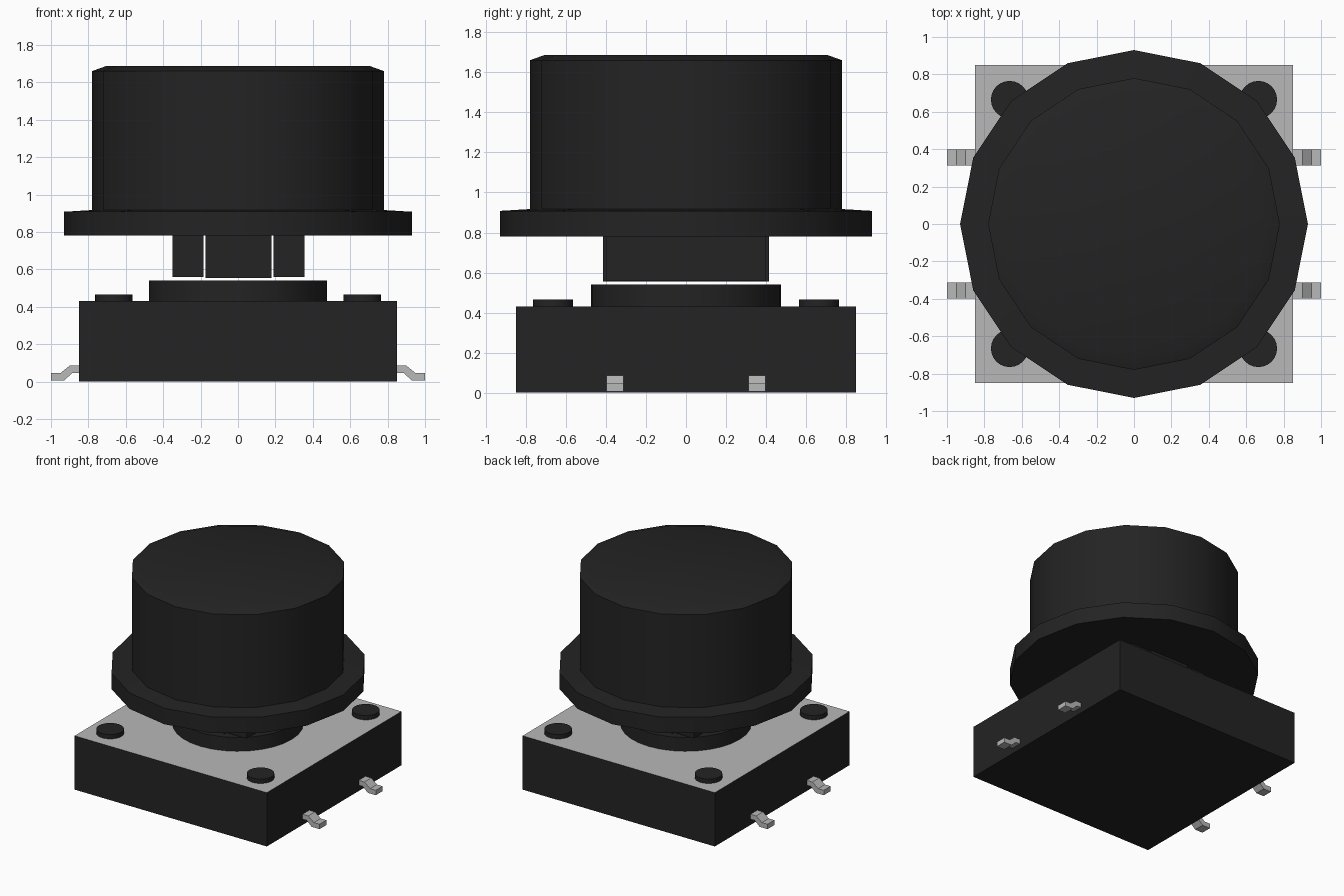
import bpy, bmesh
from math import cos, sin, tau, radians

cube = bpy.data.objects.get("Cube")
if cube:
    bpy.data.objects.remove(cube, do_unlink=True)


def material(name, value):
    mat = bpy.data.materials.new(name)
    mat.use_nodes = True
    colour = (value, value, value, 1)
    mat.diffuse_color = colour
    mat.node_tree.nodes["Principled BSDF"].inputs["Base Color"].default_value = colour
    return mat


black = material("black plastic", 0.017)
silver = material("silver metal", 0.48)


def finish(name, bm, mats, smooth=False):
    bmesh.ops.recalc_face_normals(bm, faces=bm.faces)
    mesh = bpy.data.meshes.new(name)
    bm.to_mesh(mesh)
    bm.free()
    obj = bpy.data.objects.new(name, mesh)
    bpy.context.collection.objects.link(obj)
    for mat in mats:
        mesh.materials.append(mat)
    if smooth:
        bpy.ops.object.select_all(action="DESELECT")
        obj.select_set(True)
        bpy.context.view_layer.objects.active = obj
        bpy.ops.object.shade_smooth_by_angle(angle=radians(30))
    return obj


def box(name, low, high, mats):
    bm = bmesh.new()
    bmesh.ops.create_cube(bm, size=1)
    for v in bm.verts:
        v.co = [a + (b - a) * (c + 0.5) for a, b, c in zip(low, high, v.co)]
    return finish(name, bm, mats)


def turned(name, profile, sides, mat, centre=(0, 0)):
    """Closed solid of revolution from (radius, height) pairs."""
    bm = bmesh.new()
    rings = [[bm.verts.new((centre[0] + r * cos(tau * i / sides),
                            centre[1] + r * sin(tau * i / sides), z))
              for i in range(sides)] for r, z in profile]
    for a, b in zip(rings, rings[1:]):
        for i in range(sides):
            j = (i + 1) % sides
            bm.faces.new((a[i], a[j], b[j], b[i]))
    bm.faces.new(rings[0])
    bm.faces.new(rings[-1])
    return finish(name, bm, [mat], smooth=True)


# Square housing with a metal top face
housing = box("housing", (-0.85, -0.85, 0), (0.85, 0.85, 0.43), [black, silver])
for face in housing.data.polygons:
    face.material_index = int(face.normal.z > 0.5)

# Round collar and the four corner rivets
turned("collar", [(0.475, 0.43), (0.475, 0.54)], 32, black)
for sx in (-1, 1):
    for sy in (-1, 1):
        turned("corner_rivet", [(0.1, 0.43), (0.1, 0.465)], 24, black,
               (sx * 0.665, sy * 0.665))

# Three-part stem below the cap
box("stem_centre", (-0.173, -0.415, 0.555), (0.178, 0.415, 0.79), [black])
for side, x in (("right", -0.35), ("left", 0.19)):
    box("stem_" + side, (x, -0.4, 0.558), (x + 0.165, 0.4, 0.79), [black])

# Flanged cap with a chamfered top
turned("cap", [(0.93, 0.78), (0.93, 0.908), (0.78, 0.917), (0.78, 1.66), (0.705, 1.687)],
       16, black)

# Bent solder legs on both sides
LEG = [(0.84, 0.085), (0.9, 0.085), (0.95, 0.045), (1, 0.045),
       (1, 0.006), (0.93, 0.006), (0.885, 0.046), (0.84, 0.046)]
for sx in (-1, 1):
    for y in (-0.355, 0.355):
        bm = bmesh.new()
        face = bm.faces.new([bm.verts.new((sx * x, y - 0.043, z)) for x, z in LEG])
        extruded = bmesh.ops.extrude_face_region(bm, geom=[face])["geom"]
        bmesh.ops.translate(bm, vec=(0, 0.086, 0),
                            verts=[g for g in extruded if isinstance(g, bmesh.types.BMVert)])
        finish("solder_leg", bm, [silver])
